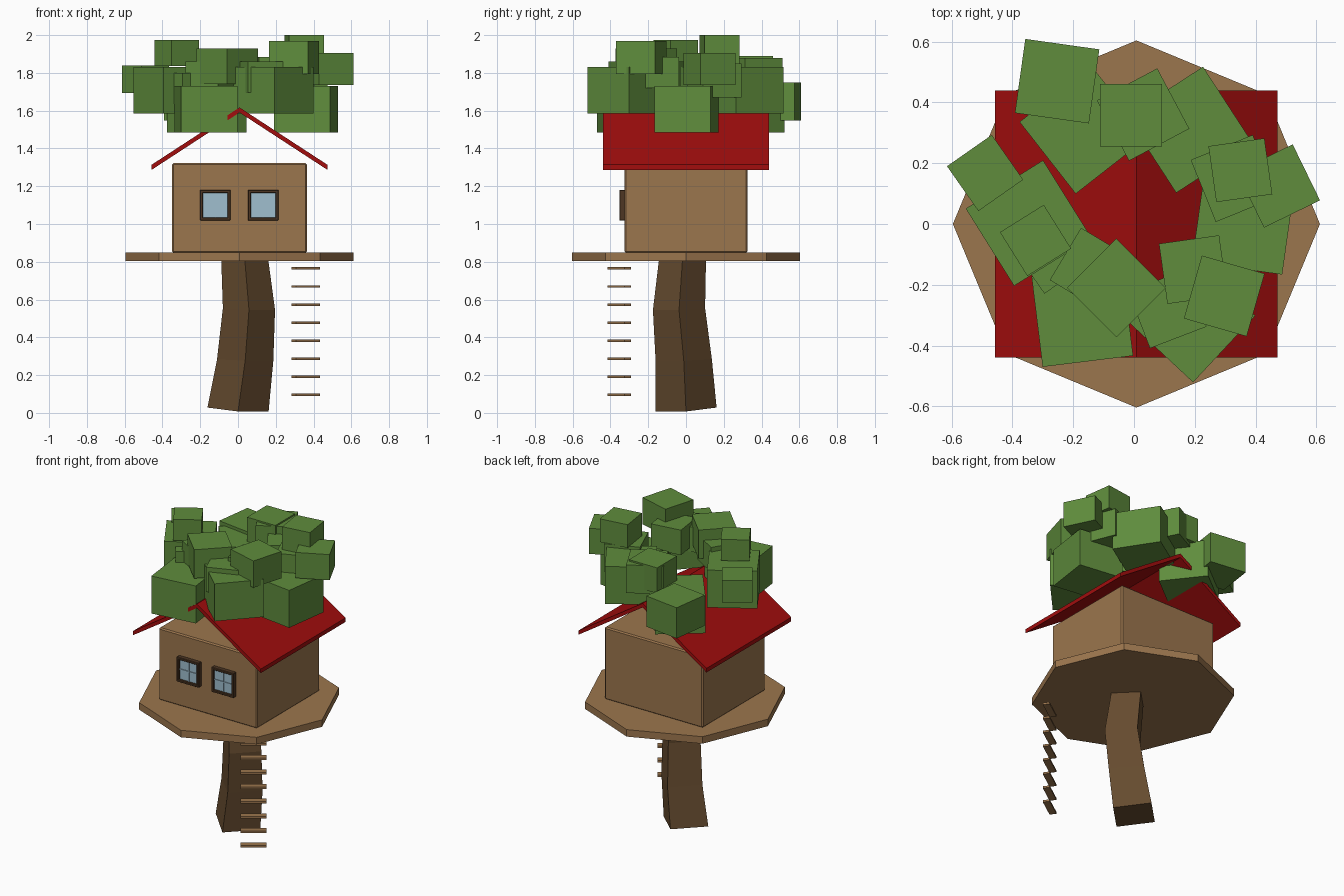
import bpy
import bmesh
import math
from mathutils import Matrix, Vector

old = bpy.data.objects.get("Cube")
if old:
    bpy.data.objects.remove(old, do_unlink=True)


def material(name, rgb):
    m = bpy.data.materials.new(name)
    m.use_nodes = True
    m.diffuse_color = (*rgb, 1)
    m.node_tree.nodes["Principled BSDF"].inputs["Base Color"].default_value = (*rgb, 1)
    return m


WOOD = material("light wood", (0.33, 0.18, 0.075))
BARK = material("bark", (0.13, 0.07, 0.028))
TRIM = material("dark trim", (0.075, 0.037, 0.017))
RED = material("roof red", (0.36, 0.004, 0.004))
LEAF = material("leaf green", (0.115, 0.265, 0.046))
GLASS = material("window glass", (0.35, 0.52, 0.62))


def finish(bm, name, mat, bevel=0):
    bmesh.ops.recalc_face_normals(bm, faces=bm.faces)
    mesh = bpy.data.meshes.new(name)
    bm.to_mesh(mesh)
    bm.free()
    mesh.materials.append(mat)
    ob = bpy.data.objects.new(name, mesh)
    bpy.context.collection.objects.link(ob)
    if bevel:
        mod = ob.modifiers.new("Bevel", "BEVEL")
        mod.width = bevel
        mod.segments = 1
    return ob


def box(name, center, size, mat, turn=0, bevel=0):
    bm = bmesh.new()
    place = Matrix.Translation(center) @ Matrix.Rotation(math.radians(turn), 4, "Z")
    bmesh.ops.create_cube(bm, size=1, matrix=place @ Matrix.Diagonal((*size, 1)))
    return finish(bm, name, mat, bevel)


def prism(name, profile, y0, y1, mat):
    """Extrude an x-z profile along y."""
    bm = bmesh.new()
    face = bm.faces.new([bm.verts.new((x, y0, z)) for x, z in profile])
    grown = bmesh.ops.extrude_face_region(bm, geom=[face])["geom"]
    moved = [g for g in grown if isinstance(g, bmesh.types.BMVert)]
    bmesh.ops.translate(bm, verts=moved, vec=(0, y1 - y0, 0))
    return finish(bm, name, mat)


CX = 0.008  # centre line of the house

# Bent four-sided trunk: x, y, z, radius, tilt of each ring
bm = bmesh.new()
rings = []
for x, y, z, r, tilt in [(0, 0, 0.018, 0.162, 0.09), (0.038, -0.012, 0.28, 0.149, 0.03),
                         (0.058, -0.037, 0.55, 0.138, 0.05), (0.035, -0.018, 0.82, 0.124, 0)]:
    ring = []
    for i in range(4):
        a = i * math.pi / 2
        dx, dy = r * math.cos(a), r * math.sin(a)
        ring.append(bm.verts.new((x + dx, y + dy, z - tilt * (dx - dy) / 1.4)))
    rings.append(ring)
for low, high in zip(rings, rings[1:]):
    for i in range(4):
        j = (i + 1) % 4
        bm.faces.new((low[i], low[j], high[j], high[i]))
bm.faces.new(rings[0])
bm.faces.new(rings[-1])
finish(bm, "trunk", BARK)

# Octagonal platform
bm = bmesh.new()
bmesh.ops.create_cone(bm, cap_ends=True, segments=8, radius1=0.604, radius2=0.604, depth=0.046,
                      matrix=Matrix.Translation((CX, 0, 0.827)))
finish(bm, "platform", WOOD)

# Cabin box
box("cabin", (CX, 0, 1.085), (0.715, 0.65, 0.475), WOOD, bevel=0.008)

# Two roof slabs meeting at the ridge
for side, name in ((-1, "roof_right"), (1, "roof_left")):
    prism(name, [(CX, 1.617), (CX + side * 0.465, 1.314),
                 (CX + side * 0.465, 1.287), (CX, 1.59)], -0.44, 0.44, RED)

# Windows: frame bars, glass and thin glazing bars
for x, tag in ((-0.12, "right"), (0.133, "left")):
    z, half = 1.10, 0.073
    for s in (-1, 1):
        box(f"window_frame_side_{tag}", (x + s * half, -0.335, z), (0.016, 0.036, 0.162), TRIM, bevel=0.003)
        box(f"window_frame_rail_{tag}", (x, -0.335, z + s * half), (0.162, 0.036, 0.016), TRIM, bevel=0.003)
    box(f"window_glass_{tag}", (x, -0.331, z), (0.14, 0.016, 0.14), GLASS)
    box(f"window_bar_upright_{tag}", (x, -0.341, z), (0.006, 0.006, 0.135), GLASS)
    box(f"window_bar_cross_{tag}", (x, -0.341, z), (0.135, 0.006, 0.006), GLASS)

# Ladder rungs
for i in range(8):
    box("ladder_rung", (0.359, -0.354, 0.095 + i * 0.0957), (0.155, 0.042, 0.013), WOOD, turn=35)

# Leaf blocks: x, y, top, width, turn; each is a little flatter than wide
leaves = [
    (-0.253, 0.470, 1.75, 0.246, -8), (-0.490, 0.168, 1.84, 0.180, 35),
    (-0.347, 0.003, 1.83, 0.300, 32), (-0.324, -0.054, 1.975, 0.170, 32),
    (-0.170, -0.303, 1.73, 0.300, 7), (-0.058, -0.210, 1.93, 0.230, 45),
    (0.297, -0.237, 1.97, 0.215, -16), (0.350, 0.177, 2.00, 0.186, 8),
    (0.475, 0.125, 1.905, 0.205, 26), (0.360, 0.003, 1.73, 0.300, -8),
    (0.183, 0.310, 1.83, 0.300, 33), (-0.166, 0.310, 1.73, 0.300, 38),
    (0.030, 0.360, 1.88, 0.225, 28), (-0.010, 0.358, 1.89, 0.205, 0),
    (0.187, -0.309, 1.83, 0.300, 47), (0.195, -0.150, 1.885, 0.200, 8),
    (0.110, -0.280, 1.86, 0.200, 21), (-0.140, -0.150, 1.86, 0.200, 59),
    (-0.270, -0.090, 1.80, 0.200, 35), (0.330, 0.150, 1.85, 0.220, 22),
]
for x, y, top, w, turn in leaves:
    h = w * 0.82
    box("leaf_block", (x, y, top - h / 2), (w, w, h), LEAF, turn)
